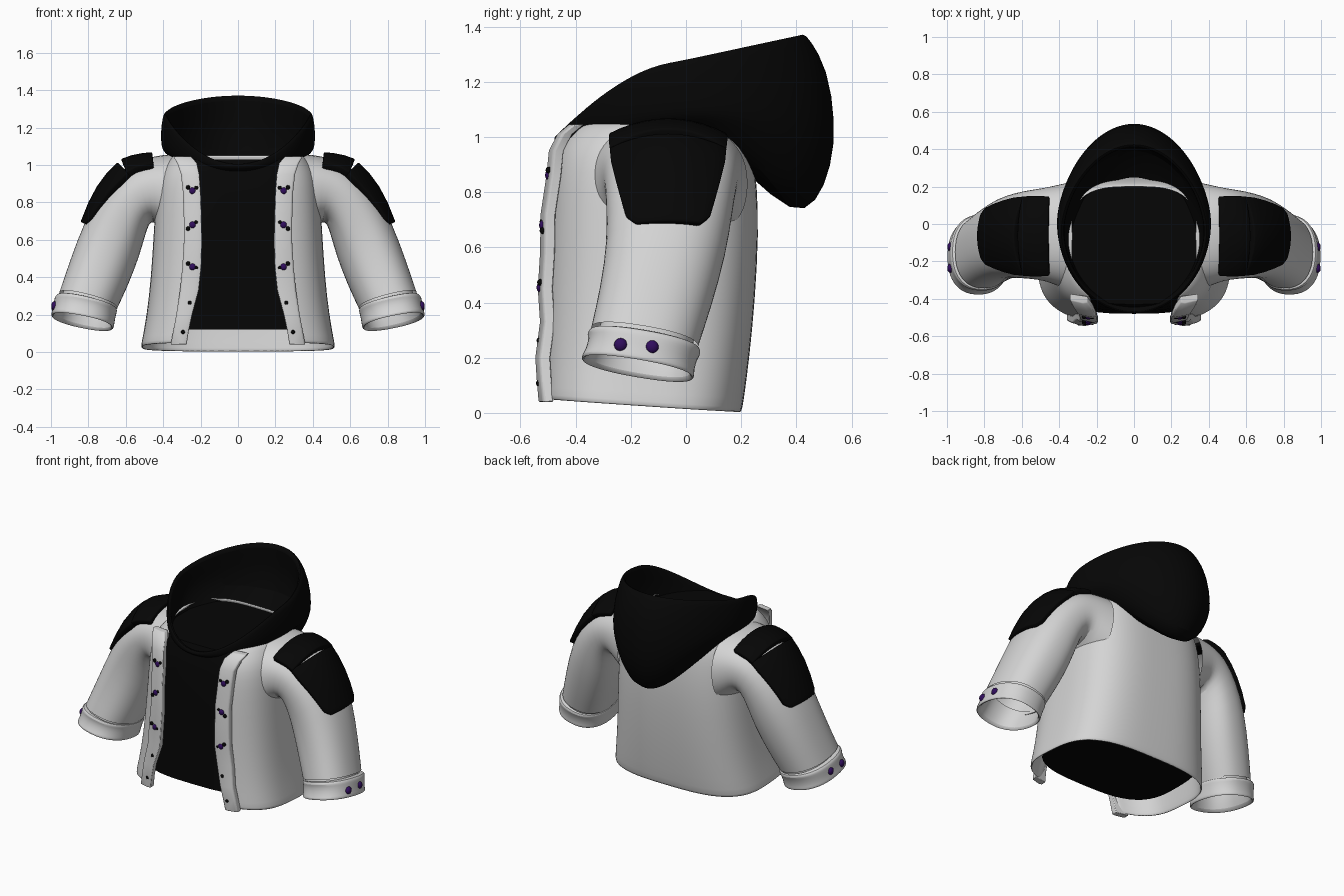
import bpy, bmesh, math
from mathutils import Vector

if "Cube" in bpy.data.objects:
    bpy.data.objects.remove(bpy.data.objects["Cube"])


def material(name, rgb):
    m = bpy.data.materials.new(name)
    m.diffuse_color = (*rgb, 1)
    m.use_nodes = True
    m.node_tree.nodes["Principled BSDF"].inputs["Base Color"].default_value = m.diffuse_color
    return m


CLOTH = material("light grey cloth", (0.66, 0.66, 0.66))
BLACK = material("black cloth", (0.0018, 0.0018, 0.0018))
PURPLE = material("dark purple", (0.03, 0.004, 0.11))


def finish(bm, name, mat, subsurf=0, thick=0, bevel=0, offset=-1, angle=40):
    bmesh.ops.recalc_face_normals(bm, faces=bm.faces)
    me = bpy.data.meshes.new(name)
    bm.to_mesh(me)
    bm.free()
    ob = bpy.data.objects.new(name, me)
    bpy.context.collection.objects.link(ob)
    me.materials.append(mat)
    if thick:
        m = ob.modifiers.new("thickness", 'SOLIDIFY')
        m.thickness, m.offset = thick, offset
    if bevel:
        m = ob.modifiers.new("bevel", 'BEVEL')
        m.width, m.segments = bevel, 2
    if subsurf:
        m = ob.modifiers.new("smooth", 'SUBSURF')
        m.levels = m.render_levels = subsurf
    bpy.ops.object.select_all(action='DESELECT')
    ob.select_set(True)
    bpy.context.view_layer.objects.active = ob
    bpy.ops.object.shade_smooth_by_angle(angle=math.radians(angle))
    return ob


def loft(loops, closed=True, caps=(False, False)):
    """Skin a row of point loops with quads."""
    bm = bmesh.new()
    rows = [[bm.verts.new(p) for p in loop] for loop in loops]
    n = len(rows[0])
    for a, b in zip(rows, rows[1:]):
        for i in range(n if closed else n - 1):
            j = (i + 1) % n
            bm.faces.new((a[i], a[j], b[j], b[i]))
    if caps[0]:
        bm.faces.new(rows[0])
    if caps[1]:
        bm.faces.new(rows[-1])
    return bm


def power(v, e):
    return math.copysign(abs(v) ** e, v)


def section(z, hw, yf, yb, gap=0, n=3.1, count=48):
    """Rounded-box outline, optionally left open at the front."""
    c, d = (yf + yb) / 2, (yb - yf) / 2
    a0 = math.asin((gap / hw) ** (n / 2)) if gap else 0
    steps = count - 1 if gap else count
    pts = []
    for i in range(count):
        a = a0 + (2 * math.pi - 2 * a0) * i / steps
        pts.append((hw * power(math.sin(a), 2 / n), c - d * power(math.cos(a), 2 / n), z))
    return pts


# Jacket body: open-fronted shell with a hem that dips to the back
body = [(0.0, .52, -.53, .20, .30), (0.03, .515, -.53, .208, .30), (.2, .488, -.525, .23, .25),
        (.4, .465, -.515, .25, .22), (.65, .45, -.505, .264, .215), (.82, .44, -.495, .258, .215),
        (.93, .425, -.48, .245, .22), (1.0, .395, -.45, .23, .23), (1.055, .345, -.40, .205, .24)]
loops = [section(*lv) for lv in body]
for k in (0, 1):
    loops[k] = [(x, y, z + .05 * (.2 - y) / .73) for x, y, z in loops[k]]
finish(loft(loops, closed=False), "jacket_body", CLOTH, subsurf=1, thick=.012)

# Inner shirt: closed black volume
shirt = [(.12, .455, -.48, .205), (.4, .435, -.475, .228), (.65, .42, -.47, .24),
         (.85, .40, -.465, .23), (.95, .375, -.455, .22), (1.03, .335, -.43, .205)]
finish(loft([section(*lv) for lv in shirt], caps=(True, True)), "inner_shirt", BLACK)


# Hood: loops run from the inner neck over the rim, down the hanging pouch
def hood_loop(hw, yf, yb, zf, zm, zb, pb, count=40):
    pts = []
    for i in range(count):
        a = 2 * math.pi * i / count
        v = -math.cos(a)
        y = (yf + yb) / 2 + v * (yb - yf) / 2
        z = zm + ((zb - zm) * v ** pb if v > 0 else (zf - zm) * (-v) ** 1.7)
        pts.append((hw * math.sin(a) * (1 - .12 * max(v, 0)), y, z))
    return pts


hood = [(.345, -.43, .25, .96, 1.03, .96, 2), (.375, -.445, .42, .98, 1.12, 1.06, 2),
        (.375, -.45, .42, 1.0, 1.2, 1.25, 1.5), (.375, -.458, .405, 1.0, 1.265, 1.36, 1),
        (.392, -.47, .425, 1.005, 1.28, 1.378, 1), (.405, -.477, .45, 1.0, 1.265, 1.355, 1),
        (.417, -.48, .515, .99, 1.17, 1.25, 1.5), (.412, -.475, .545, .98, 1.10, 1.05, 2),
        (.40, -.465, .53, .975, 1.075, .89, 2), (.385, -.46, .475, .97, 1.06, .755, 2),
        (.365, -.44, .39, .96, 1.045, .712, 2), (.34, -.42, .23, .95, 1.02, .86, 2)]
finish(loft([hood_loop(*h) for h in hood]), "hood", BLACK, subsurf=1)


# Sleeve ring through an outer and an inner point, tilted forward
def ring(ox, oz, ix, iz, yc, hw, tilt, scale=1, count=28):
    mid = Vector(((ox + ix) / 2, yc, (oz + iz) / 2))
    half = Vector(((ox - ix) / 2, 0, (oz - iz) / 2)) * scale
    pts = []
    for i in range(count):
        a = 2 * math.pi * i / count
        dy = hw * scale * power(math.sin(a), .86)
        pts.append(mid + half * power(math.cos(a), .86) + Vector((0, dy, -tilt * dy)))
    return pts


sleeve = [(.33, 1.06, .36, .60, -.065, .29, 0), (.41, 1.055, .425, .66, -.06, .268, 0),
          (.50, 1.035, .452, .70, -.055, .25, 0),
          (.61, .99, .475, .69, -.055, .24, 0), (.73, .87, .497, .62, -.06, .23, .03),
          (.822, .70, .53, .50, -.07, .217, .07), (.902, .48, .59, .35, -.11, .203, .13),
          (.957, .315, .645, .235, -.15, .195, .17)]
cuff = [(.945, .30, .66, .225, -.15, .185, .17), (.975, .303, .645, .23, -.15, .203, .17),
        (.982, .285, .647, .212, -.153, .207, .17), (.985, .27, .652, .198, -.155, .198, .17),
        (.992, .225, .66, .155, -.168, .198, .17), (1.0, .205, .662, .137, -.174, .206, .17),
        (.998, .19, .668, .125, -.176, .203, .17), (.975, .20, .685, .135, -.174, .185, .17),
        (.95, .27, .665, .20, -.155, .175, .17), (.93, .34, .64, .25, -.14, .17, .17)]


# Curved armour-like pad: spine in xz, half widths in y, drop at the sides
def pad(name, spine, s):
    rows = []
    for k, (x, z, hw, drop) in enumerate(spine):
        p, q = spine[max(k - 1, 0)], spine[min(k + 1, len(spine) - 1)]
        nrm = Vector((p[1] - q[1], 0, q[0] - p[0])).normalized()
        row = []
        for i in range(11):
            t = i / 5 - 1
            pt = Vector((x, -.065 + hw * t, z)) - nrm * drop * t * t
            row.append((pt.x * s, pt.y, pt.z))
        rows.append(row)
    ob = finish(loft(rows, closed=False), name, BLACK, thick=.04, bevel=.008)
    # the thickness always grows towards the arm
    if sum(f.normal.z for f in ob.data.polygons) < 0:
        ob.modifiers["thickness"].offset = 1


def button(name, loc, r, mat, squash):
    bm = bmesh.new()
    bmesh.ops.create_uvsphere(bm, u_segments=14, v_segments=8, radius=r)
    for v in bm.verts:
        v.co = Vector((v.co.x * squash[0], v.co.y * squash[1], v.co.z)) + Vector(loc)
    finish(bm, name, mat, angle=60)


# Placket levels: height, inner x, outer x, front y
placket = [(.04, .275, .36, -.53), (.12, .262, .345, -.537), (.2, .245, .33, -.542),
           (.33, .21, .31, -.525), (.45, .197, .298, -.533), (.58, .193, .29, -.525),
           (.72, .195, .29, -.523), (.86, .2, .295, -.502), (.95, .207, .305, -.493),
           (1.01, .22, .325, -.462), (1.045, .25, .345, -.42)]


def placket_at(z):
    for a, b in zip(placket, placket[1:]):
        if a[0] <= z <= b[0]:
            f = (z - a[0]) / (b[0] - a[0])
            return [p + (q - p) * f for p, q in zip(a, b)]


for s, side in ((1, "left"), (-1, "right")):
    for part, rings in (("sleeve", sleeve), ("cuff", cuff)):
        loops = [[(p.x * s, p.y, p.z) for p in ring(*r)] for r in rings]
        finish(loft(loops), f"{part}_{side}", CLOTH, subsurf=1)

    pad(f"shoulder_pad_{side}", [(.458, 1.068, .215, .055), (.51, 1.064, .218, .06),
                                 (.57, 1.052, .218, .065), (.625, 1.032, .215, .075)], s)
    pad(f"upper_arm_pad_{side}", [(.645, 1.015, .215, .075), (.70, .96, .21, .075),
                                  (.755, .885, .195, .065), (.80, .80, .175, .05),
                                  (.83, .725, .155, .035), (.842, .695, .12, .02)], s)

    # Front placket strip
    loops = []
    for z, xi, xo, y in placket:
        loops.append([(s * xi, y, z), (s * (xi * .75 + xo * .25), y - .004, z),
                      (s * (xo - .008), y + .01, z), (s * xo, y + .018, z),
                      (s * xo, y + .05, z), (s * xi, y + .035, z)])
    finish(loft(loops, caps=(True, True)), f"placket_{side}", CLOTH, bevel=.004)

    # Purple front buttons, each with two black studs
    for k, (z, dz) in enumerate(((.862, (.016, .018)), (.68, (.014, -.02)), (.455, (-.004, .018)))):
        x, y = .243, placket_at(z)[3] + .002
        button(f"front_button_{side}_{k}", (s * x, y, z), .018, PURPLE, (1, .6))
        for j, d in enumerate((-.02, .024)):
            button(f"stud_{side}_{k}_{j}", (s * (x + d), y + .002, z + dz[j]), .012, BLACK, (1, .9))
    for k, (x, z) in enumerate(((.257, .262), (.293, .107))):
        button(f"lower_stud_{side}_{k}", (s * x, placket_at(z)[3] + .002, z), .012, BLACK, (1, .8))

    # Cuff buttons
    for k, y in enumerate((-.237, -.123)):
        button(f"cuff_button_{side}_{k}", (s * .982, y, .247 - .008 * k), .024, PURPLE, (.7, 1))
